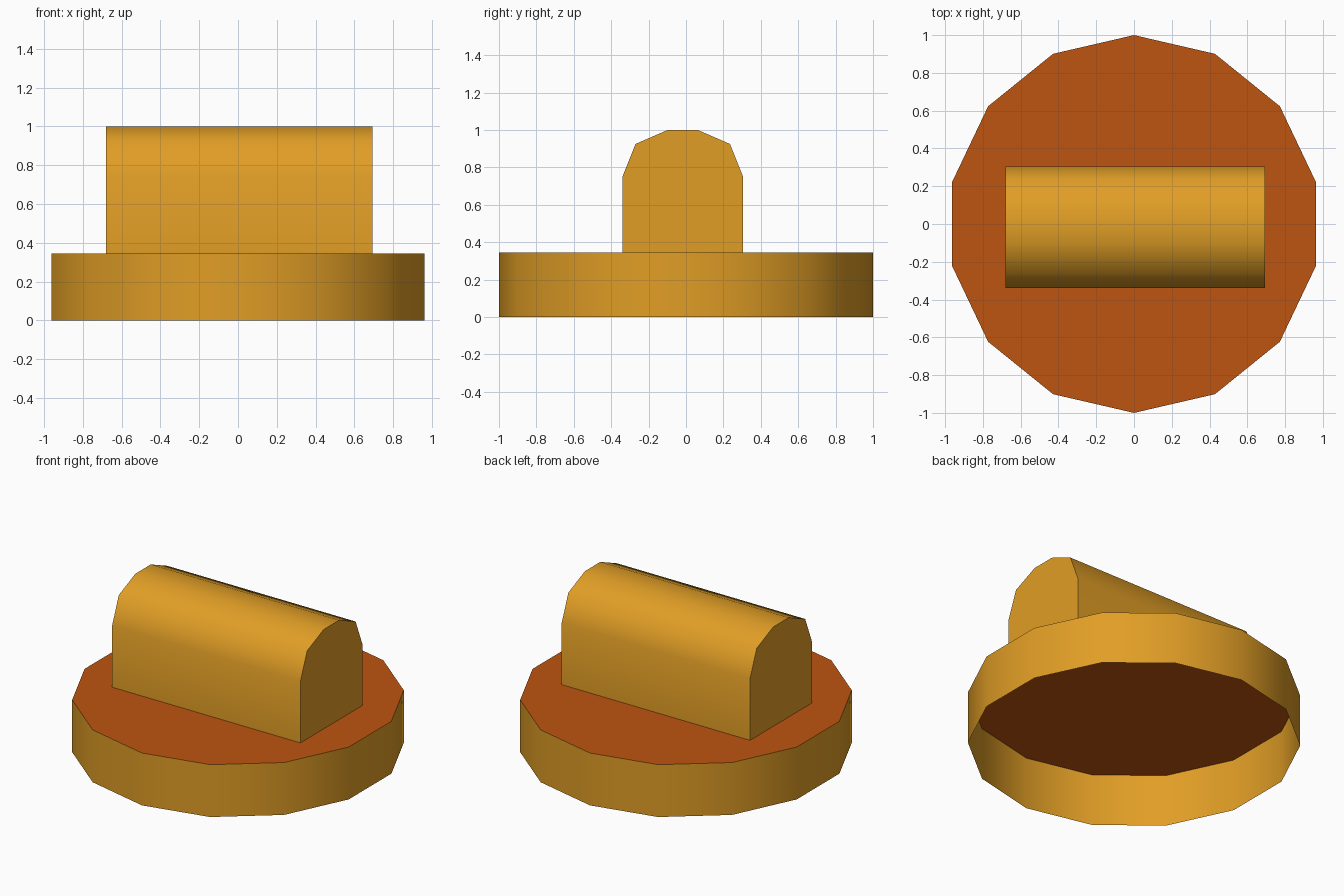
import bpy, bmesh, math

if "Cube" in bpy.data.objects:
    bpy.data.objects.remove(bpy.data.objects["Cube"])


def material(name, rgb):
    m = bpy.data.materials.new(name)
    m.diffuse_color = (*rgb, 1)
    m.use_nodes = True
    m.node_tree.nodes["Principled BSDF"].inputs["Base Color"].default_value = m.diffuse_color
    return m


ORANGE = material("amber orange", (0.75, 0.34, 0.019))
RUST = material("rust red", (0.51, 0.09, 0.005))


def add_object(name, bm, mats):
    mesh = bpy.data.meshes.new(name)
    bm.to_mesh(mesh)
    bm.free()
    for m in mats:
        mesh.materials.append(m)
    ob = bpy.data.objects.new(name, mesh)
    bpy.context.collection.objects.link(ob)
    bpy.ops.object.select_all(action='DESELECT')
    bpy.context.view_layer.objects.active = ob
    ob.select_set(True)
    bpy.ops.object.shade_smooth_by_angle(angle=math.radians(60))
    return ob


# Round base: 14-sided cap with an outer wall, open underneath
H, SIDES = 0.345, 14
ring = [(0.9877 * math.sin(i * math.tau / SIDES), math.cos(i * math.tau / SIDES))
        for i in range(SIDES)]
bm = bmesh.new()
top = [bm.verts.new((x, y, H)) for x, y in ring]
low = [bm.verts.new((x, y, 0)) for x, y in ring]
bm.faces.new(top[::-1]).material_index = 1
for i in range(SIDES):
    j = (i + 1) % SIDES
    bm.faces.new((top[i], top[j], low[j], low[i]))
add_object("base_cap", bm, [ORANGE, RUST])

# Rounded grip: arched profile extruded along x
half = [(0.3225, H), (0.3225, 0.75), (0.2525, 0.925), (0.08, 1.0)]
profile = half + [(-y, z) for y, z in reversed(half)]
bm = bmesh.new()
end = bm.faces.new([bm.verts.new((-0.68, y - 0.0175, z)) for y, z in profile])
ext = bmesh.ops.extrude_face_region(bm, geom=[end], use_keep_orig=True)
bmesh.ops.translate(bm, vec=(1.373, 0, 0),
                    verts=[v for v in ext["geom"] if isinstance(v, bmesh.types.BMVert)])
bmesh.ops.recalc_face_normals(bm, faces=bm.faces)
# The grip sits on the cap, so its hidden underside is left out
under = [f for f in bm.faces if f.normal.z < -0.9]
bmesh.ops.delete(bm, geom=under, context='FACES')
add_object("grip", bm, [ORANGE])
